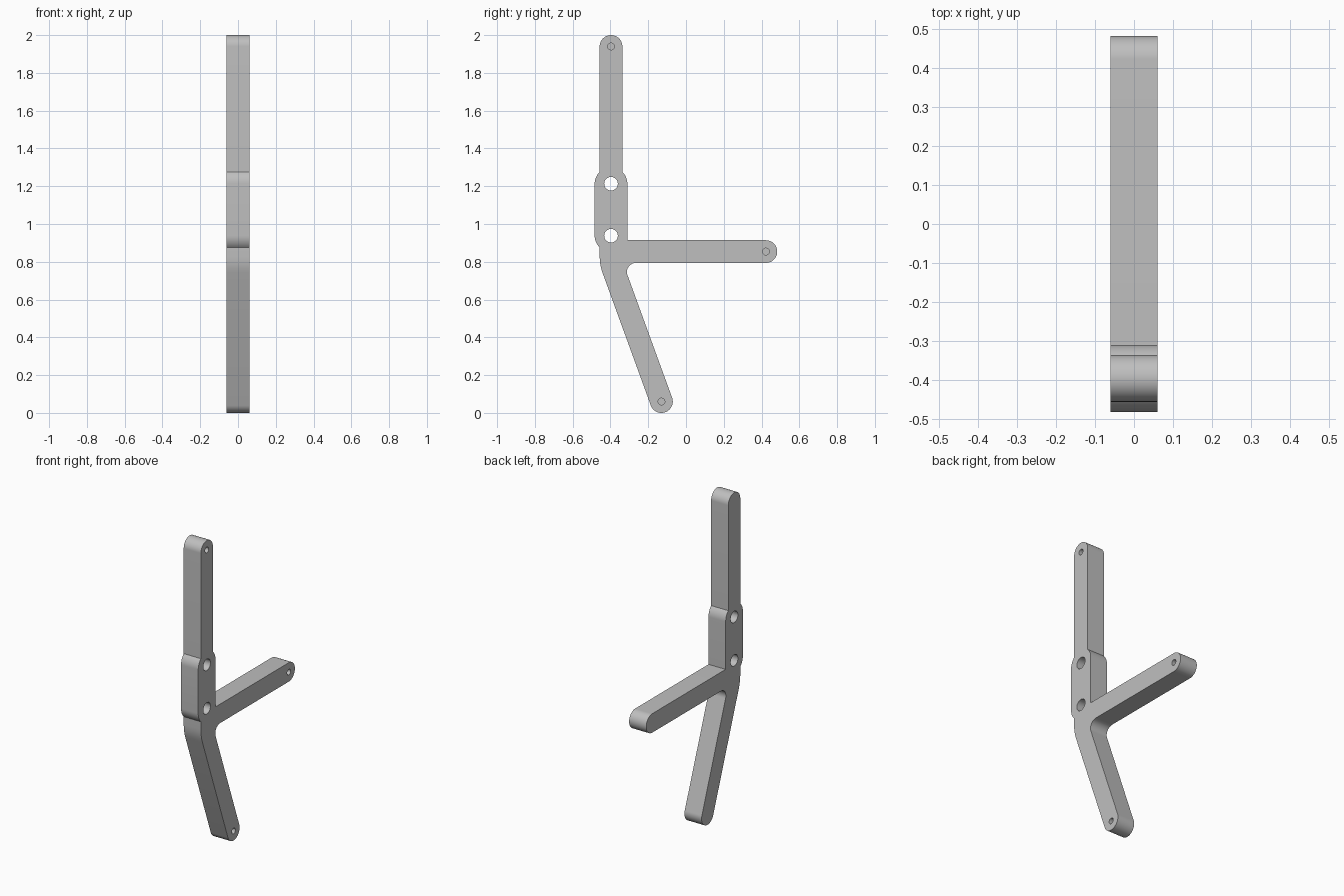
import bpy, bmesh, math
from mathutils import Vector, Matrix

cube = bpy.data.objects.get("Cube")
if cube:
    bpy.data.objects.remove(cube, do_unlink=True)

HALF = 0.06       # half thickness and half bar width
AXIS = -0.397     # y of the upright's centre line
BOSS = 0.0865     # radius of the widened mount
HOLES_Z = (0.938, 1.213)
TOP = Vector((AXIS, 1.94))
ARM = Vector((0.423, 0.854))
LEG = Vector((-0.13, 0.06))

grey = bpy.data.materials.new("satin grey")
grey.use_nodes = True
colour = (0.52, 0.52, 0.52, 1)
grey.diffuse_color = colour
grey.node_tree.nodes["Principled BSDF"].inputs["Base Color"].default_value = colour


def rounded(corners):
    """Outline through corners (point, radius), each corner rounded by an arc."""
    out = []
    n = len(corners)
    for i, (p, r) in enumerate(corners):
        if r == 0:
            out.append(p)
            continue
        a = (corners[i - 1][0] - p).normalized()
        b = (corners[(i + 1) % n][0] - p).normalized()
        half = a.angle(b) / 2
        centre = p + (a + b).normalized() * r / math.sin(half)
        start = p + a * r / math.tan(half) - centre
        end = p + b * r / math.tan(half) - centre
        sweep = start.angle_signed(end)
        steps = max(4, round(abs(sweep) / math.radians(6)))
        for k in range(steps + 1):
            out.append(centre + Matrix.Rotation(-sweep * k / steps, 2) @ start)
    return out


def bar_end(centre, direction):
    """Two corners that round into a half-circle bar end."""
    side = Vector((direction.y, -direction.x)) * HALF
    tip = centre + direction * HALF
    return [(tip - side, HALF * 0.999), (tip + side, HALF * 0.999)]


def boss_corners(side, z, up):
    """Where the mount's rounded shoulder meets the upright, and its side."""
    rise = math.sqrt(BOSS ** 2 - HALF ** 2)
    corner = BOSS * (BOSS - HALF) / rise
    return [(Vector((AXIS + side * HALF, z + up * rise)), 0),
            (Vector((AXIS + side * BOSS, z + up * corner)), BOSS * 0.99)]


# Outline, clockwise from the top of the upright
down = Vector((math.sin(math.radians(20)), -math.cos(math.radians(20))))
edge = Vector((-down.y, down.x)) * HALF
inner, outer = LEG + edge, LEG - edge
crotch_z = ARM.y - HALF
crotch = inner + down * ((crotch_z - inner.y) / down.y)
heel = outer + down * ((AXIS - HALF - outer.x) / down.x)
low, high = HOLES_Z
outline = rounded(
    bar_end(TOP, Vector((0, 1)))
    + boss_corners(1, high, 1)
    + [(Vector((AXIS + BOSS, ARM.y + HALF)), 0)]
    + bar_end(ARM, Vector((1, 0)))
    + [(crotch, 0.048)]
    + bar_end(LEG, down)
    + [(heel, 0.25)]
    + boss_corners(-1, low, -1)
    + boss_corners(-1, high, 1)[::-1])

# Bracket body
bm = bmesh.new()
face = bm.faces.new([bm.verts.new((-HALF, p.x, p.y)) for p in outline])
grown = bmesh.ops.extrude_face_region(bm, geom=[face])
bmesh.ops.translate(bm, vec=(2 * HALF, 0, 0),
                    verts=[v for v in grown["geom"] if isinstance(v, bmesh.types.BMVert)])
bmesh.ops.remove_doubles(bm, verts=bm.verts, dist=0.0005)
bmesh.ops.recalc_face_normals(bm, faces=bm.faces)
mesh = bpy.data.meshes.new("bracket_body")
bm.to_mesh(mesh)
bm.free()
body = bpy.data.objects.new("bracket_body", mesh)
bpy.context.collection.objects.link(body)
mesh.materials.append(grey)

# Drills: two through holes in the mount, a blind hole at each bar end
bm = bmesh.new()


def drill(centre, radius, x_from):
    length = 0.1 - x_from
    place = (Matrix.Translation((x_from + length / 2, centre.x, centre.y))
             @ Matrix.Rotation(math.pi / 2, 4, "Y"))
    bmesh.ops.create_cone(bm, cap_ends=True, segments=32, radius1=radius,
                          radius2=radius, depth=length, matrix=place)


for z in HOLES_Z:
    drill(Vector((AXIS, z)), 0.036, -0.1)
for centre in (TOP, ARM, LEG):
    drill(centre, 0.018, -0.02)
drill_mesh = bpy.data.meshes.new("hole_cutter")
bm.to_mesh(drill_mesh)
bm.free()
drill_mesh.materials.append(grey)
cutter = bpy.data.objects.new("hole_cutter", drill_mesh)
bpy.context.collection.objects.link(cutter)
cutter.hide_render = True

cut = body.modifiers.new("holes", "BOOLEAN")
cut.operation = "DIFFERENCE"
cut.solver = "EXACT"
cut.object = cutter
bpy.ops.object.select_all(action="DESELECT")
body.select_set(True)
bpy.context.view_layer.objects.active = body
bpy.ops.object.modifier_apply(modifier=cut.name)
bpy.data.objects.remove(cutter, do_unlink=True)
bpy.ops.object.shade_smooth_by_angle(angle=math.radians(25))
